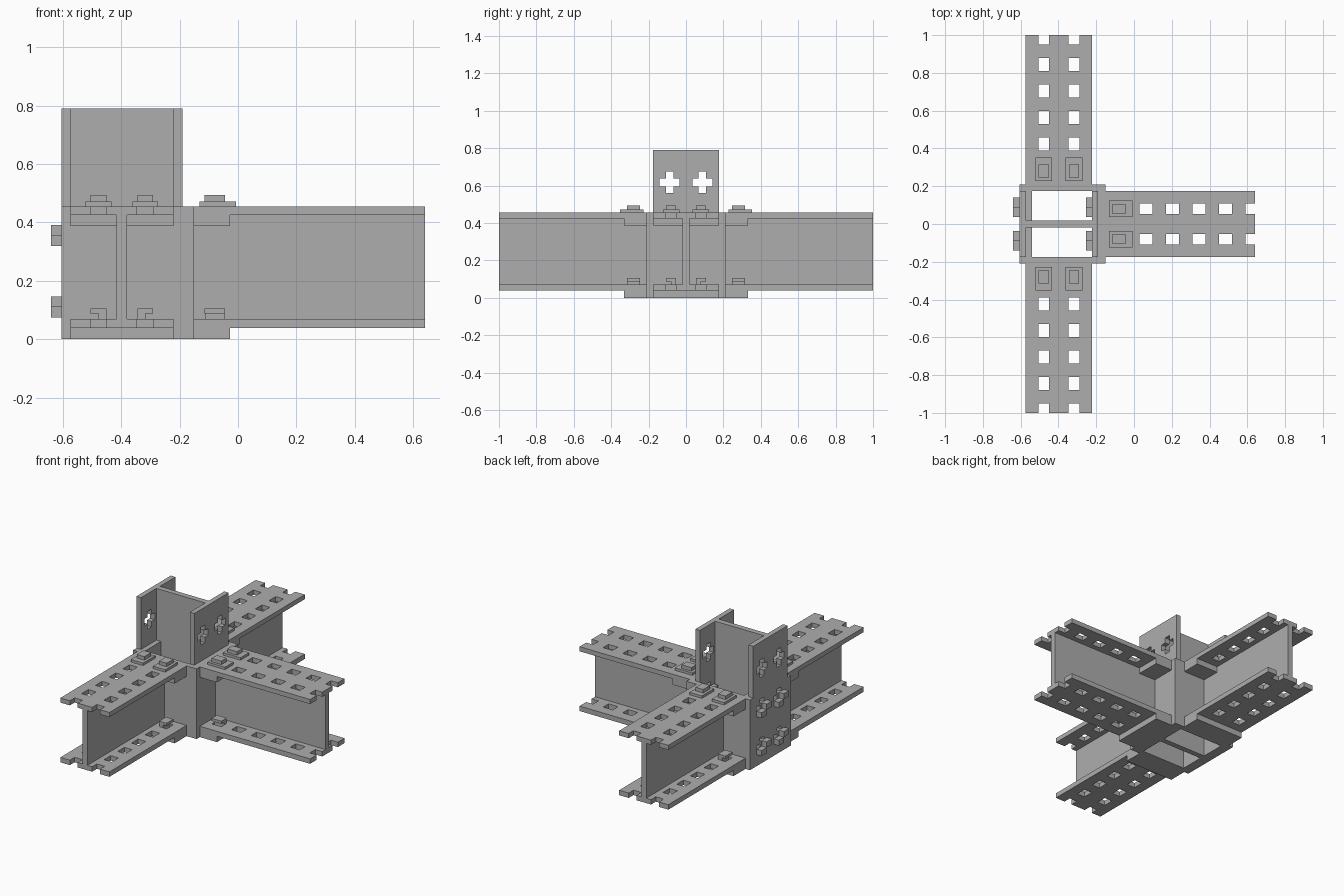
import bpy, bmesh
from math import radians
from mathutils import Matrix, Vector

cube = bpy.data.objects.get("Cube")
if cube:
    bpy.data.objects.remove(cube, do_unlink=True)

# Single grey plastic
GREY = (0.42, 0.42, 0.42, 1)
mat = bpy.data.materials.new("plain_grey")
mat.use_nodes = True
mat.diffuse_color = GREY
mat.node_tree.nodes["Principled BSDF"].inputs["Base Color"].default_value = GREY


def finish(name, bm, matrix):
    bmesh.ops.transform(bm, matrix=matrix, verts=bm.verts)
    bmesh.ops.recalc_face_normals(bm, faces=bm.faces)
    mesh = bpy.data.meshes.new(name)
    bm.to_mesh(mesh)
    bm.free()
    mesh.materials.append(mat)
    obj = bpy.data.objects.new(name, mesh)
    bpy.context.collection.objects.link(obj)
    return obj


def box(name, x, y, z, matrix=Matrix()):
    """Block spanning three (low, high) ranges."""
    bm = bmesh.new()
    bmesh.ops.create_cube(bm, size=1)
    for v in bm.verts:
        v.co = [(a + b) / 2 + c * (b - a) for (a, b), c in zip((x, y, z), v.co)]
    return finish(name, bm, matrix)


def pierced_plate(name, u, v, w, holes, matrix=Matrix()):
    """Plate with rectangular holes, each given as (u0, u1, v0, v1)."""
    def cuts(span, i):
        vals = list(span) + [c for h in holes for c in h[i:i + 2]]
        return sorted({round(c, 4) for c in vals if span[0] <= c <= span[1]})
    us, vs = cuts(u, 0), cuts(v, 2)
    bm = bmesh.new()
    grid = [[bm.verts.new((a, b, w[0])) for b in vs] for a in us]
    for i in range(len(us) - 1):
        for j in range(len(vs) - 1):
            a, b = (us[i] + us[i + 1]) / 2, (vs[j] + vs[j + 1]) / 2
            if not any(h[0] < a < h[1] and h[2] < b < h[3] for h in holes):
                bm.faces.new((grid[i][j], grid[i + 1][j],
                              grid[i + 1][j + 1], grid[i][j + 1]))
    bmesh.ops.delete(bm, geom=[p for p in bm.verts if not p.link_faces], context='VERTS')
    ext = bmesh.ops.extrude_face_region(bm, geom=bm.faces[:], use_keep_orig=True)
    top = [g for g in ext["geom"] if isinstance(g, bmesh.types.BMVert)]
    bmesh.ops.translate(bm, vec=Vector((0, 0, w[1] - w[0])), verts=top)
    return finish(name, bm, matrix)


HALF = 0.176      # half width of every profile
TOP = 0.455       # top of beams and collar
LENGTH = 0.79
ROW = 0.08        # hole row offset from the beam axis


def beam(label, origin, angle):
    """I-beam running along local +x, with its shelves and clips."""
    m = Matrix.Translation(origin) @ Matrix.Rotation(radians(angle), 4, 'Z')
    holes = []
    for k in range(6):
        c = 0.0725 + 0.1405 * k
        for s in (-ROW, ROW):
            holes.append((c - 0.034, c + 0.034, s - 0.028, s + 0.028))
    length, width = (0, LENGTH), (-HALF, HALF)
    pierced_plate(label + "_top_flange", length, width, (0.425, TOP), holes, m)
    pierced_plate(label + "_bottom_flange", length, width, (0.038, 0.07), holes, m)
    box(label + "_web", length, (-0.018, 0.018), (0.07, 0.425), m)
    # Connector shelves holding the flanges
    box(label + "_lower_shelf", (0, 0.122), width, (0, 0.038), m)
    for s in (-1, 1):
        side = sorted((s * 0.018, s * HALF))
        box(label + "_upper_shelf", (0, 0.122), side, (0.387, 0.425), m)
        # Clips pushed through the first pair of holes
        c = s * ROW
        box(label + "_clip_plate", (0.018, 0.143), (c - 0.044, c + 0.044), (TOP, 0.471), m)
        box(label + "_clip_head", (0.036, 0.106), (c - 0.027, c + 0.027), (0.471, 0.494), m)
        box(label + "_clip_stem", (0.04, 0.104), (c - 0.026, c + 0.026), (0.425, TOP), m)
        box(label + "_hook_head", (0.036, 0.106), (c - 0.027, c + 0.027), (0.088, 0.105), m)
        post = sorted((c, c - s * 0.027))
        box(label + "_hook_post", (0.038, 0.104), post, (0.038, 0.088), m)


CX = -0.3975
beam("back_beam", (CX, 0.21, 0), 90)
beam("front_beam", (CX, -0.21, 0), -90)
beam("left_beam", (-0.15, 0, 0), 0)

# Column: two flanges with cross-shaped holes and a web
crosses = []
LEVELS = (0.11, 0.362, 0.617)
for z in LEVELS:
    for y in (-0.088, 0.088):
        crosses.append((y - 0.053, y + 0.053, z - 0.022, z + 0.022))
        crosses.append((y - 0.02, y + 0.02, z - 0.057, z + 0.057))
upright = Matrix(((0, 0, 1, 0), (1, 0, 0, 0), (0, 1, 0, 0), (0, 0, 0, 1)))
for name, x in (("right", (-0.605, -0.572)), ("left", (-0.222, -0.19))):
    pierced_plate("column_%s_flange" % name, (-HALF, HALF), (0, LENGTH), x, crosses, upright)
box("column_web", (-0.572, -0.222), (-0.018, 0.018), (0, LENGTH))

# Connector collar around the column
for name, y in (("back", (HALF, 0.21)), ("front", (-0.21, -HALF))):
    box("collar_%s_wall" % name, (-0.605, -0.15), y, (0, TOP))
box("collar_left_wall", (-0.19, -0.15), (-HALF, HALF), (0, TOP))
for y in ((-HALF, -0.018), (0.018, HALF)):
    box("collar_inner_wall", (-0.572, -0.54), y, (0, TOP))

# Column clips: two diagonal lugs at each lower cross
for z in (0.11, 0.355):
    for y in (-0.088, 0.088):
        for x in ((-0.64, -0.605), (-0.255, -0.222)):
            box("column_lug", x, (y - 0.052, y), (z, z + 0.036))
            box("column_lug", x, (y, y + 0.052), (z - 0.036, z))
        for x in ((-0.605, -0.572), (-0.222, -0.19)):
            box("column_clip_stem", x, (y - 0.02, y + 0.02), (z - 0.036, z + 0.036))
